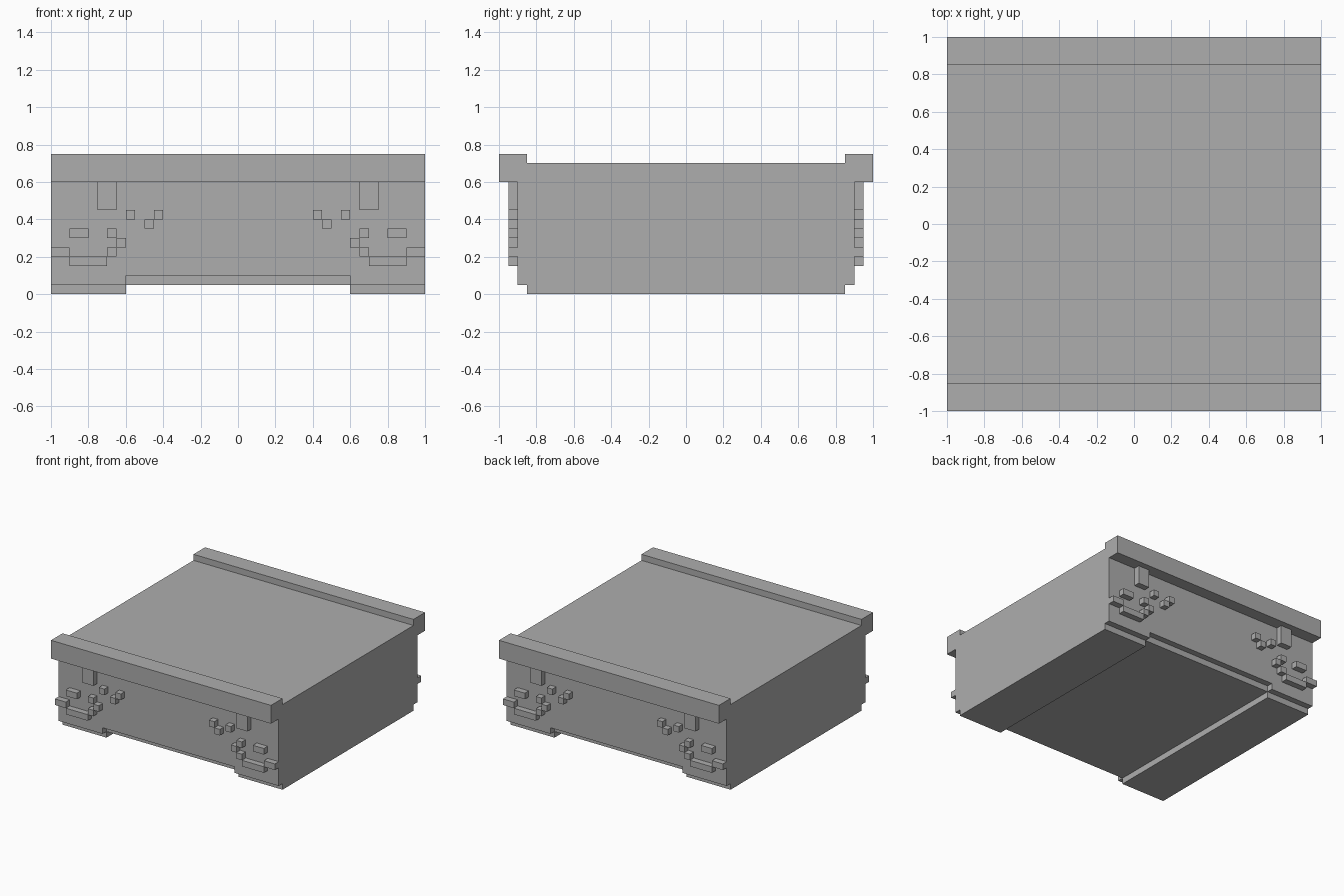
import bpy
import bmesh

if "Cube" in bpy.data.objects:
    bpy.data.objects.remove(bpy.data.objects["Cube"], do_unlink=True)

GREY = (0.42, 0.42, 0.42, 1.0)
grey = bpy.data.materials.new("plain_grey")
grey.use_nodes = True
grey.diffuse_color = GREY
grey.node_tree.nodes["Principled BSDF"].inputs["Base Color"].default_value = GREY


def finish(name, bm):
    bmesh.ops.recalc_face_normals(bm, faces=bm.faces)
    mesh = bpy.data.meshes.new(name)
    bm.to_mesh(mesh)
    bm.free()
    mesh.materials.append(grey)
    obj = bpy.data.objects.new(name, mesh)
    bpy.context.collection.objects.link(obj)
    return obj


def extrude_profile(name, half, width):
    """Mirror half a (y, z) outline across y = 0 and sweep it along x."""
    outline = half + [(-y, z) for y, z in reversed(half)]
    bm = bmesh.new()
    face = bm.faces.new([bm.verts.new((-width, y, z)) for y, z in outline])
    swept = bmesh.ops.extrude_face_region(bm, geom=[face])["geom"]
    verts = [g for g in swept if isinstance(g, bmesh.types.BMVert)]
    bmesh.ops.translate(bm, verts=verts, vec=(2 * width, 0, 0))
    return finish(name, bm)


def block(name, x, y, z):
    bm = bmesh.new()
    bmesh.ops.create_cube(bm, size=1)
    for v in bm.verts:
        v.co = [lo + (hi - lo) * (c + 0.5) for c, (lo, hi) in zip(v.co, (x, y, z))]
    return finish(name, bm)


# Main body with stepped bottom edge and overhanging rims front and back
body = extrude_profile("body", [
    (0.85, 0), (0.85, 0.05), (0.9, 0.05), (0.9, 0.6),
    (1, 0.6), (1, 0.75), (0.85, 0.75), (0.85, 0.7)], 1)

# Raised underside channel between the two runners
cutter = extrude_profile("channel_cutter", [
    (1.1, -0.1), (1.1, 0.1), (0.85, 0.1), (0.85, 0.05)], 0.6)
cutter.hide_render = True
cut = body.modifiers.new("channel", "BOOLEAN")
cut.operation = "DIFFERENCE"
cut.solver = "EXACT"
cut.object = cutter
bpy.context.view_layer.objects.active = body
bpy.ops.object.modifier_apply(modifier=cut.name)
bpy.data.objects.remove(cutter, do_unlink=True)

# Raised ornaments: name, x start, z start, width, height in grid units
UNIT = 0.05
ornaments = [
    ("hanging_tab", 13, 9, 2, 3),
    ("inner_stud", 8, 8, 1, 1),
    ("outer_stud", 11, 8, 1, 1),
    ("middle_stud", 9, 7, 1, 1),
    ("wide_stud", 16, 6, 2, 1),
    ("upper_hook", 13, 6, 1, 1),
    ("middle_hook", 12, 5, 1, 1),
    ("lower_hook", 13, 4, 1, 1),
    ("lower_bar", 14, 3, 4, 1),
    ("corner_bar", 18, 4, 2, 1),
]
for name, x, z, w, h in ornaments:
    for side, sx in (("left", 1), ("right", -1)):
        for end, sy in (("front", -1), ("back", 1)):
            block(f"{end}_{side}_{name}",
                  sorted((sx * x * UNIT, sx * (x + w) * UNIT)),
                  sorted((sy * 0.9, sy * 0.95)),
                  (z * UNIT, (z + h) * UNIT))
